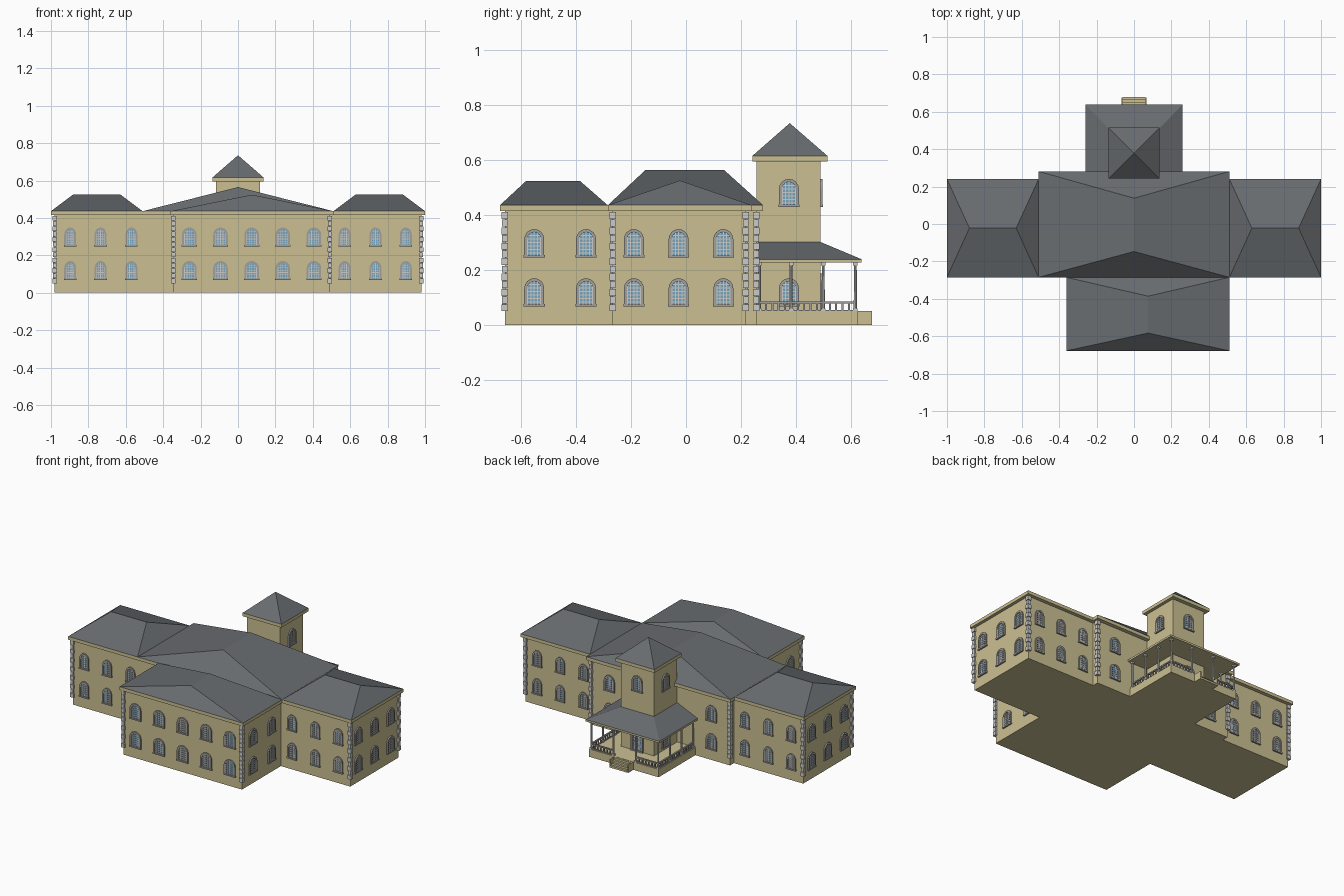
import bpy, bmesh, math
from mathutils import Matrix, Vector

if "Cube" in bpy.data.objects:
    bpy.data.objects.remove(bpy.data.objects["Cube"])


def material(name, rgb):
    m = bpy.data.materials.new(name)
    m.diffuse_color = (*rgb, 1)
    m.use_nodes = True
    m.node_tree.nodes["Principled BSDF"].inputs["Base Color"].default_value = m.diffuse_color
    return m


WALL = material("sand wall", (0.60, 0.53, 0.29))
ROOF = material("slate roof", (0.14, 0.15, 0.16))
STONE = material("grey stone", (0.36, 0.35, 0.33))
TRIM = material("pale trim", (0.60, 0.60, 0.58))
GLASS = material("blue glass", (0.17, 0.36, 0.50))
ID = Matrix.Identity(4)


def frustum(bm, base, z0, top, z1, M=ID):
    """Solid between two rectangles (x0, x1, y0, y1); the top may shrink to a ridge or a point."""
    rings = []
    for (x0, x1, y0, y1), z in ((base, z0), (top, z1)):
        rings.append([bm.verts.new(M @ Vector(p)) for p in
                      ((x0, y0, z), (x1, y0, z), (x1, y1, z), (x0, y1, z))])
    a, b = rings
    bm.faces.new(a[::-1])
    bm.faces.new(b)
    for i in range(4):
        j = (i + 1) % 4
        bm.faces.new((a[i], a[j], b[j], b[i]))


def box(bm, x0, x1, y0, y1, z0, z1, M=ID):
    frustum(bm, (x0, x1, y0, y1), z0, (x0, x1, y0, y1), z1, M)


def finish(name, bm, mat, weld=False):
    if weld:
        bmesh.ops.remove_doubles(bm, verts=bm.verts[:], dist=1e-5)
    bmesh.ops.recalc_face_normals(bm, faces=bm.faces[:])
    me = bpy.data.meshes.new(name)
    bm.to_mesh(me)
    bm.free()
    me.materials.append(mat)
    ob = bpy.data.objects.new(name, me)
    bpy.context.collection.objects.link(ob)
    return ob


def block(name, wall, eave, zt, ridge, zr, drop=0.022, walls=True, z0=0.0):
    """One building volume: walls, cornice band and hipped roof."""
    if walls:
        bm = bmesh.new()
        box(bm, *wall, z0, zt - drop)
        finish(name + "_walls", bm, WALL)
    bm = bmesh.new()
    box(bm, *eave, zt - drop, zt - 0.001)
    finish(name + "_cornice", bm, WALL)
    bm = bmesh.new()
    frustum(bm, eave, zt - 0.001, ridge, zr)
    finish(name + "_roof", bm, ROOF, weld=True)


# Main volumes
EAVE = 0.437
block("main", (-0.49, 0.49, -0.267, 0.256), (-0.51, 0.51, -0.285, 0.281), EAVE,
      (0, 0, -0.147, 0.138), 0.565)
block("front_block", (-0.345, 0.49, -0.66, -0.267), (-0.362, 0.51, -0.678, -0.285), EAVE,
      (0.075, 0.075, -0.583, -0.386), 0.524)
block("right_wing", (0.49, 0.98, -0.267, 0.217), (0.51, 1.0, -0.285, 0.24), EAVE,
      (0.63, 0.88, -0.022, -0.022), 0.526)
block("left_wing", (-0.98, -0.49, -0.267, 0.217), (-1.0, -0.51, -0.285, 0.24), EAVE,
      (-0.88, -0.63, -0.022, -0.022), 0.526)
block("tower", (-0.117, 0.117, 0.256, 0.49), (-0.137, 0.137, 0.242, 0.515), 0.617,
      (0, 0, 0.378, 0.378), 0.735)
block("porch", None, (-0.26, 0.26, 0.256, 0.64), 0.24,
      (-0.117, 0.117, 0.256, 0.49), 0.302, drop=0.013, walls=False)

# Porch floor and steps between two cheeks
bm = bmesh.new()
box(bm, -0.245, 0.245, 0.256, 0.626, 0, 0.05)
finish("porch_floor", bm, WALL)
bm = bmesh.new()
for i in range(4):
    box(bm, -0.06, 0.06, 0.626, 0.638 + 0.0135 * i, 0, 0.048 - 0.012 * i)
for s in (-1, 1):
    box(bm, *sorted((s * 0.06, s * 0.067)), 0.626, 0.677, 0, 0.05)
finish("porch_steps", bm, WALL)

# Porch columns
columns, rails = bmesh.new(), bmesh.new()
spots = [(s * 0.236, y) for s in (-1, 1) for y in (0.268, 0.383, 0.5, 0.617)]
spots += [(s * 0.08, 0.617) for s in (-1, 1)]
for x, y in spots:
    bmesh.ops.create_cone(columns, cap_ends=True, segments=8, radius1=0.006, radius2=0.005,
                          depth=0.177, matrix=Matrix.Translation((x, y, 0.1385)))
    for za, zb in ((0.05, 0.06), (0.217, 0.227)):
        box(columns, x - 0.008, x + 0.008, y - 0.008, y + 0.008, za, zb)
finish("porch_columns", columns, TRIM)


# Porch railings with balusters
def railing(a, b):
    a, b = Vector(a), Vector(b)
    d = b - a
    M = Matrix.Translation((a.x, a.y, 0)) @ Matrix.Rotation(math.atan2(d.y, d.x), 4, 'Z')
    box(rails, 0, d.length, -0.005, 0.005, 0.078, 0.086, M)
    box(rails, 0, d.length, -0.004, 0.004, 0.05, 0.055, M)
    n = max(2, round(d.length / 0.023))
    for i in range(1, n):
        u = d.length * i / n
        box(rails, u - 0.0035, u + 0.0035, -0.0035, 0.0035, 0.055, 0.078, M)


for s in (-1, 1):
    railing((s * 0.236, 0.268), (s * 0.236, 0.617))
    railing((s * 0.08, 0.617), (s * 0.236, 0.617))
finish("porch_railings", rails, STONE)

# Corner stones
bm = bmesh.new()
corners = [(-0.345, -0.66), (0.49, -0.66)]
for s in (-1, 1):
    corners += [(s * 0.98, -0.267), (s * 0.98, 0.217), (s * 0.49, 0.256)]
for x, y in corners:
    for i in range(13):
        z = 0.05 + i * 0.028
        h = 0.012 if i % 2 == 0 else 0.010
        box(bm, x - h, x + h, y - h, y + h, z, z + 0.025)
finish("corner_stones", bm, TRIM)

# Windows: local x along the wall, local -y outward
surround, glass, bars = bmesh.new(), bmesh.new(), bmesh.new()
TURN = {"front": 0, "right": 90, "back": 180, "left": 270}


def arch(w, h, rise, n=8):
    """Outline from lower left over the arch to lower right."""
    pts = [(-w, 0)]
    for i in range(n + 1):
        t = math.pi * (1 - i / n)
        pts.append((w * math.cos(t), h - rise + rise * math.sin(t)))
    return pts + [(w, 0)]


def window(side, x, y, z, width=0.073, height=0.10):
    M = Matrix.Translation((x, y, z)) @ Matrix.Rotation(math.radians(TURN[side]), 4, 'Z')
    w, t = width / 2, 0.011
    wi, hi, rise = w - t, height - t, 0.028
    outer, inner = arch(w, height, 0.038), arch(wi, hi, rise)
    put = lambda b, p, d: b.verts.new(M @ Vector((p[0], -d, p[1])))
    # Stone surround
    D = 0.008
    rows = [[put(surround, p, d) for p in line]
            for line, d in ((outer, 0), (outer, D), (inner, D), (inner, 0))]
    for r, q in zip(rows, rows[1:]):
        for i in range(len(r) - 1):
            surround.faces.new((r[i], r[i + 1], q[i + 1], q[i]))
    for i in (0, -1):
        surround.faces.new([r[i] for r in rows])
    box(surround, -w - 0.002, w + 0.002, -0.010, 0, -0.003, 0.006, M)
    # Pane
    glass.faces.new([put(glass, p, 0.002) for p in inner])
    # Glazing bars, trimmed to the arch
    b = 0.0018
    for k in range(-2, 3):
        u = k * wi / 2.15
        top = hi - rise + rise * math.sqrt(max(0, 1 - (u / wi) ** 2))
        box(bars, u - b, u + b, -0.005, -0.001, 0.006, top, M)
    for k in range(1, 7):
        v = hi * k / 7
        e = max(0, (v - hi + rise) / rise)
        half = wi * math.sqrt(1 - e * e)
        box(bars, -half, half, -0.005, -0.001, v - b, v + b, M)


for z in (0.07, 0.249):
    for i in range(5):
        window("front", -0.26 + 0.1665 * i, -0.66, z, 0.078)
    for y in (-0.553, -0.364):
        window("right", 0.49, y, z)
        window("left", -0.345, y, z)
    for y in (-0.19, -0.027, 0.136):
        window("right", 0.98, y, z)
        window("left", -0.98, y, z)
    for s in (-1, 1):
        for x in (0.57, 0.735, 0.897):
            window("front", s * x, -0.267, z, 0.064)
            window("back", s * x, 0.217, z, 0.064)
        window("back", s * 0.36, 0.256, z)

# Tower windows and the porch doorway
for z in (0.07, 0.432):
    window("right", 0.117, 0.375, z)
    window("left", -0.117, 0.375, z)
window("back", 0, 0.49, 0.432)
window("back", 0, 0.49, 0.053, 0.085, 0.135)

finish("window_surrounds", surround, STONE)
finish("window_panes", glass, GLASS)
finish("window_bars", bars, TRIM)
